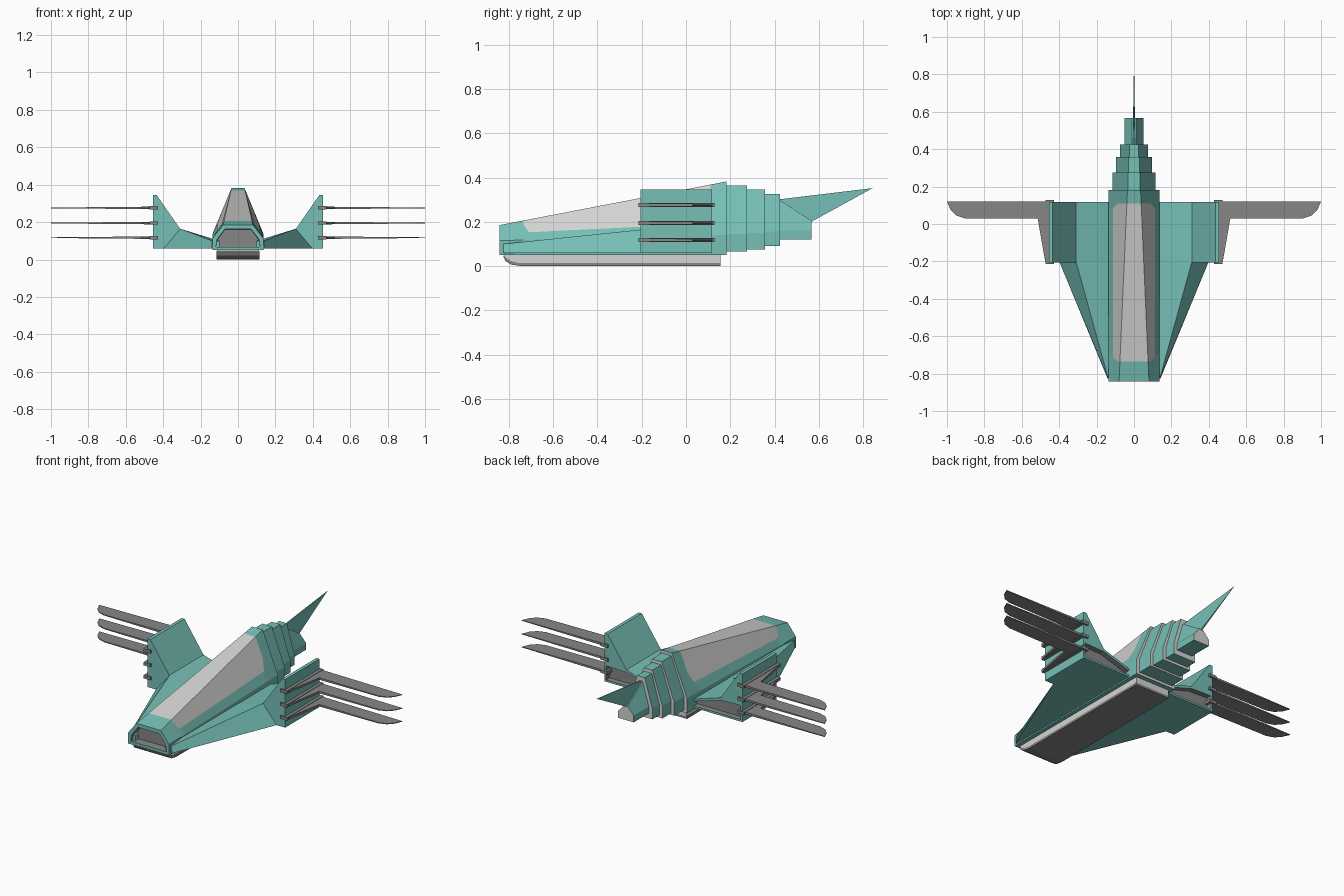
import bpy, bmesh
from mathutils import Vector

if "Cube" in bpy.data.objects:
    bpy.data.objects.remove(bpy.data.objects["Cube"])


def material(name, col):
    m = bpy.data.materials.new(name)
    m.diffuse_color = (*col, 1)
    m.use_nodes = True
    m.node_tree.nodes["Principled BSDF"].inputs["Base Color"].default_value = m.diffuse_color
    return m


TEAL = material("teal", (0.18, 0.52, 0.47))
LIGHT = material("light_grey", (0.66, 0.66, 0.65))
MID = material("mid_grey", (0.24, 0.24, 0.24))
MATS = [TEAL, LIGHT, MID]


def loft(sections):
    """Closed skin through rings of 3D points."""
    bm = bmesh.new()
    rings = [[bm.verts.new(p) for p in s] for s in sections]
    n = len(rings[0])
    for a, b in zip(rings, rings[1:]):
        for i in range(n):
            j = (i + 1) % n
            bm.faces.new((a[i], a[j], b[j], b[i]))
    bm.faces.new(rings[0])
    bm.faces.new(rings[-1])
    bmesh.ops.recalc_face_normals(bm, faces=bm.faces)
    return bm


def finish(name, bm, mat=None):
    me = bpy.data.meshes.new(name)
    if mat is not None:
        for f in bm.faces:
            f.material_index = mat
    bm.to_mesh(me)
    bm.free()
    for m in MATS:
        me.materials.append(m)
    ob = bpy.data.objects.new(name, me)
    bpy.context.collection.objects.link(ob)
    return ob


def at_y(y, pts, s=1):
    return [(s * x, y, z) for x, z in pts]


def hull(y, w, zb, zs, wt, zt):
    """Six-sided hull section: upright sides, sloping shoulders, flat top."""
    return at_y(y, [(-w, zb), (w, zb), (w, zs), (wt, zt), (-wt, zt), (-w, zs)])


def end_face(bm, d):
    return max(bm.faces, key=lambda f: f.calc_center_median().y * d
               + (1 if f.normal.y * d > 0.9 else 0))


def recess(bm, face, rim, depth, mat):
    """Sink a face inside a rim and colour the hollow."""
    bmesh.ops.inset_region(bm, faces=[face], thickness=rim, depth=0)
    walls = bmesh.ops.inset_region(bm, faces=[face], thickness=0.002, depth=-depth)["faces"]
    for f in walls + [face]:
        f.material_index = mat


# Fuselage with intake and painted canopy panel
bm = loft([hull(-0.843, 0.135, 0.05, 0.115, 0.08, 0.185),
           hull(0.183, 0.135, 0.05, 0.14, 0.035, 0.382)])
end_face(bm, 1).material_index = 1
recess(bm, end_face(bm, -1), 0.024, 0.05, 2)
W, Y0, Y1, R = 0.112, -0.735, 0.11, 0.025
cuts = [((0, Y0, 0), (0, 1, 0)), ((0, Y1, 0), (0, 1, 0))]
for s in (-1, 1):
    cuts.append(((s * W, 0, 0), (1, 0, 0)))
    cuts.append(((s * (W - R), Y0, 0), (s, -1, 0)))
    cuts.append(((s * (W - R), Y1, 0), (s, 1, 0)))
for co, no in cuts:
    bmesh.ops.bisect_plane(bm, geom=bm.verts[:] + bm.edges[:] + bm.faces[:],
                           plane_co=co, plane_no=Vector(no).normalized())
for f in bm.faces:
    c = f.calc_center_median()
    dx, dy = W - abs(c.x), min(c.y - Y0, Y1 - c.y)
    if f.normal.z > 0.1 and c.z > 0.1 and dx > 0 and dy > 0 and dx + dy > R:
        f.material_index = 1
finish("fuselage", bm)

# Stepped tail rings with light rear faces
steps = [(0.18, 0.275, 0.115, 0.065, 0.145, 0.032, 0.365),
         (0.27, 0.358, 0.095, 0.075, 0.15, 0.029, 0.345),
         (0.35, 0.425, 0.075, 0.09, 0.155, 0.025, 0.325)]
for i, (a, b, *sec) in enumerate(steps):
    bm = loft([hull(a, *sec), hull(b, *sec)])
    end_face(bm, 1).material_index = 1
    finish(f"tail_ring_{i + 1}", bm)

# Tail cone block and spike fin
bm = loft([hull(0.42, 0.052, 0.12, 0.16, 0.012, 0.30),
           hull(0.567, 0.052, 0.12, 0.16, 0.012, 0.205)])
end_face(bm, 1).material_index = 1
finish("tail_block", bm)
spike = [(0.41, 0.30), (0.843, 0.352), (0.566, 0.20), (0.42, 0.20)]
bm = loft([[(x * (0.1 if y > 0.8 else 1), y, z) for y, z in spike] for x in (-0.005, 0.005)])
finish("tail_spike", bm, 0)

# Belly skid: light slab with a darker sole
slab = [(-0.825, 0.055), (-0.822, 0.04), (-0.80, 0.022), (-0.765, 0.013),
        (0.155, 0.013), (0.155, 0.055)]
sole = [(-0.826, 0.045), (-0.815, 0.022), (-0.79, 0.007), (-0.745, 0.0), (0.155, 0.0),
        (0.155, 0.014), (-0.76, 0.014), (-0.795, 0.024), (-0.818, 0.042)]
for name, prof, w, mat in (("belly_skid", slab, 0.112, 1), ("skid_sole", sole, 0.115, 2)):
    finish(name, loft([[(x, y, z) for y, z in prof] for x in (-w, w)]), mat)

# Wings, fins and blades on both sides
block = [(0.12, 0.058), (0.12, 0.105), (0.31, 0.165), (0.455, 0.165), (0.455, 0.058)]
fin = [(0.31, 0.165), (0.435, 0.345), (0.455, 0.345), (0.455, 0.165)]
blade = [(0.43, -0.2), (0.475, -0.2), (0.515, 0.03), (0.905, 0.03), (0.95, 0.045),
         (0.98, 0.075), (1.0, 0.12), (0.43, 0.12)]
for s, side in ((-1, "left"), (1, "right")):
    bm = loft([at_y(-0.825, [(0.1, 0.058), (0.1, 0.1), (0.138, 0.1), (0.142, 0.058)], s),
               at_y(-0.2, [(0.1, 0.058), (0.1, 0.1), (0.31, 0.165), (0.40, 0.058)], s)])
    finish(f"{side}_front_wing", bm, 0)
    bm = loft([at_y(-0.205, block, s), at_y(0.118, block, s)])
    recess(bm, end_face(bm, 1), 0.016, 0.03, 2)
    finish(f"{side}_rear_wing", bm)
    finish(f"{side}_fin", loft([at_y(-0.205, fin, s), at_y(0.118, fin, s)]), 0)
    for i, z in enumerate((0.117, 0.195, 0.276)):
        bm = loft([[(s * x, y, z + k * (0.007 - 0.009 * (x - 0.43))) for x, y in blade]
                   for k in (-1, 1)])
        finish(f"{side}_blade_{i + 1}", bm, 2)
        rod = [(0.428, z - 0.009), (0.474, z - 0.009), (0.474, z + 0.009), (0.428, z + 0.009)]
        finish(f"{side}_blade_rail_{i + 1}", loft([at_y(-0.215, rod, s), at_y(0.128, rod, s)]), 2)
